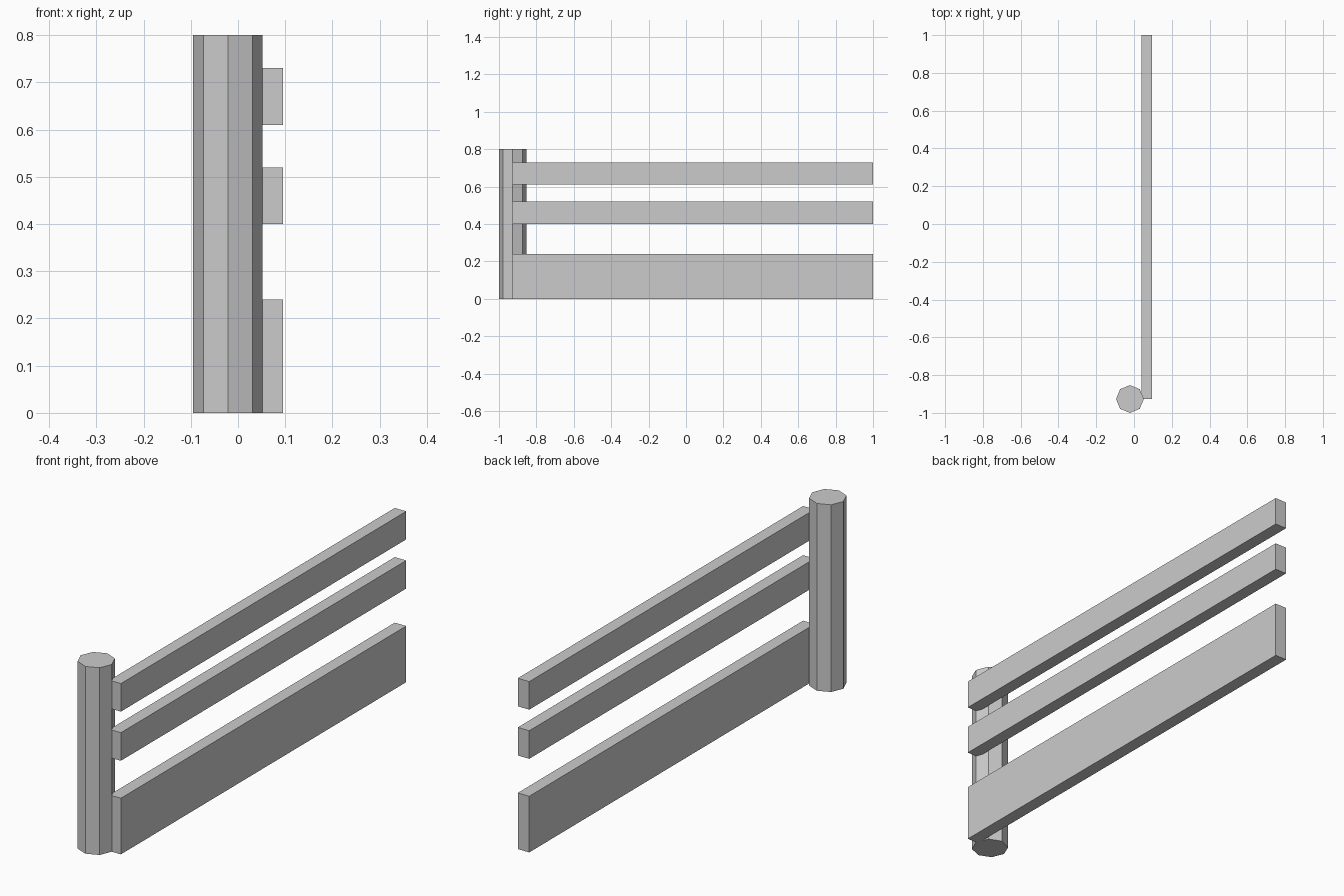
import bpy
from mathutils import Matrix
from math import radians

if "Cube" in bpy.data.objects:
    bpy.data.objects.remove(bpy.data.objects["Cube"])


def rail(name, z0, z1):
    """Board running along y, between heights z0 and z1."""
    x0, x1, y0, y1 = 0.041, 0.095, -0.9265, 1.0
    bpy.ops.mesh.primitive_cube_add(size=1)
    ob = bpy.context.object
    ob.name = name
    size = Matrix.Diagonal((x1 - x0, y1 - y0, z1 - z0, 1))
    ob.data.transform(size)
    ob.location = ((x0 + x1) / 2, (y0 + y1) / 2, (z0 + z1) / 2)


# Eight-sided post with corners on the x and y axes
bpy.ops.mesh.primitive_cylinder_add(vertices=8, radius=0.0735, depth=0.8,
                                    location=(-0.0215, -0.9265, 0.4))
bpy.context.object.name = "post"

# Wide bottom board and two narrow rails
rail("bottom_board", 0.0, 0.24)
rail("middle_rail", 0.40, 0.52)
rail("top_rail", 0.61, 0.73)
